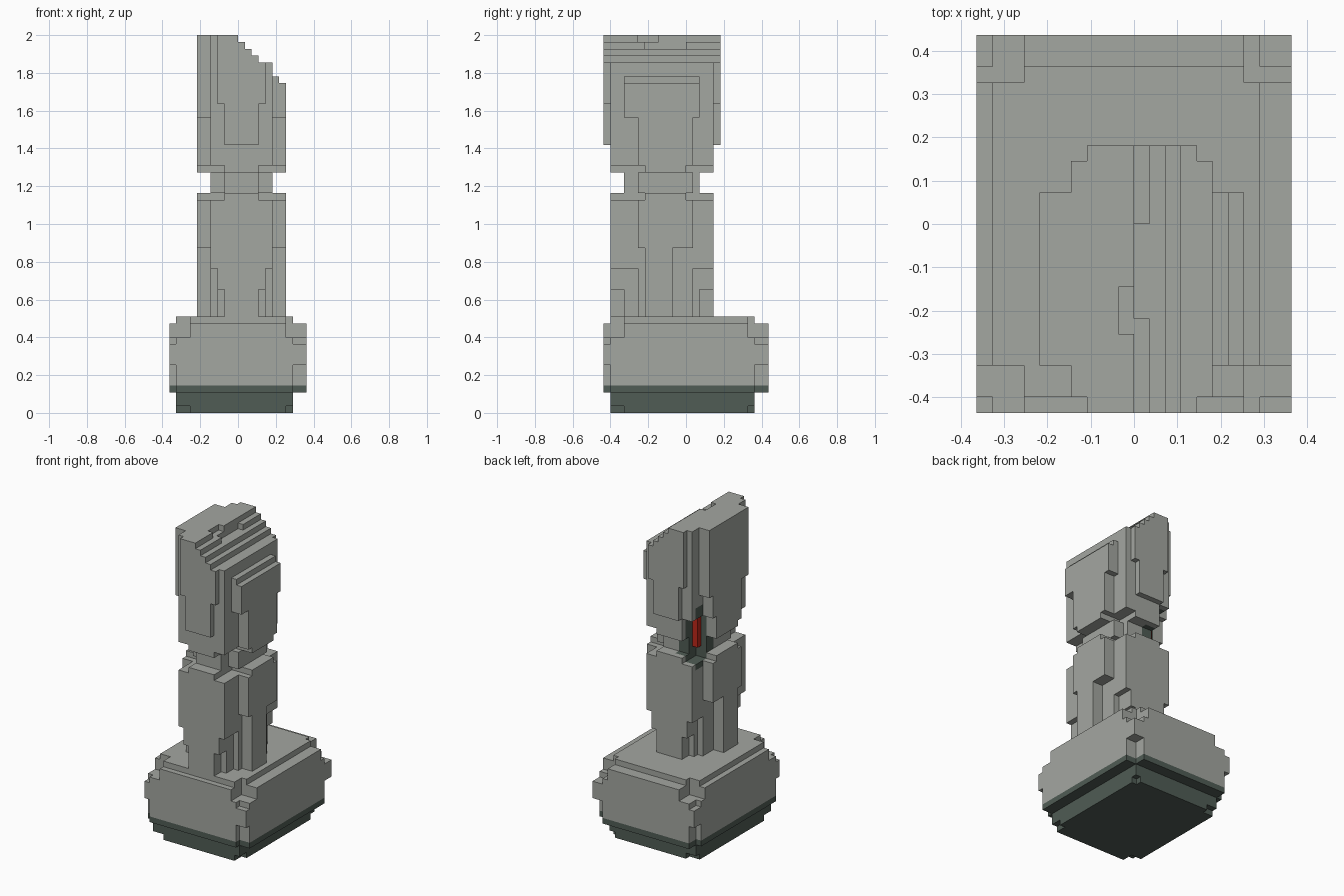
import bpy, bmesh
from mathutils import Vector

if "Cube" in bpy.data.objects:
    bpy.data.objects.remove(bpy.data.objects["Cube"])

U = 2 / 55          # block size: the model is 55 blocks tall
cells = {}          # (x, y, z) -> (part name, material name)

COLOURS = {"stone grey": (0.37, 0.385, 0.355, 1),
           "dark slate": (0.08, 0.107, 0.09, 1),
           "glowing red": (0.52, 0.02, 0.01, 1)}
mats = {}
for name, colour in COLOURS.items():
    mats[name] = bpy.data.materials.new(name)
    mats[name].diffuse_color = colour


def span(x, y, z):
    return [(i, j, k) for i in range(*x) for j in range(*y) for k in range(*z)]


def fill(part, mat, x, y, z):
    for c in span(x, y, z):
        cells[c] = (part, mat)


def clear(x, y, z):
    for c in span(x, y, z):
        cells.pop(c, None)


G, D, R = "stone grey", "dark slate", "glowing red"

# plinth: dark foot, dark rim, grey slab and top course
fill("foot", D, (-9, 8), (-11, 10), (0, 3))
fill("foot", D, (-10, 10), (-12, 12), (3, 4))
fill("plinth", G, (-10, 10), (-12, 12), (4, 13))
fill("plinth", G, (-9, 8), (-11, 10), (13, 14))
for xs in ((-10, -7), (7, 10)):
    for ys in ((-12, -9), (9, 12)):
        clear(xs, ys, (11, 14))
        clear(xs, ys, (0, 1))
for xs in ((-10, -9), (8, 10)):
    for ys in ((-12, -11), (10, 12)):
        clear(xs, ys, (3, 7))
        clear(xs, ys, (10, 14))

# column: crossed slabs with corners that step in towards the bottom
fill("column", G, (-2, 3), (-11, 4), (14, 18))
fill("column", G, (-3, 4), (-11, 4), (18, 21))
fill("column", G, (-4, 5), (-11, 4), (21, 32))
fill("column", G, (-3, 4), (-9, 2), (14, 21))
fill("column", G, (-4, 5), (-7, 1), (14, 21))
fill("column", G, (-6, 7), (-6, -2), (14, 24))
fill("column", G, (-6, 7), (-7, 1), (24, 32))

# neck
fill("neck", G, (-4, 5), (-9, 2), (32, 35))

# head with wider upper part and front and back panels
fill("head", G, (-4, 5), (-11, 4), (35, 55))
fill("head", G, (-6, 7), (-7, 1), (35, 43))
fill("head", G, (-6, 7), (-9, 2), (43, 55))
fill("head", G, (-2, 3), (-12, 5), (39, 45))
fill("head", G, (-3, 4), (-12, 5), (45, 55))

# notched corners around the neck
for xs in ((-6, -2), (3, 7)):
    for ys in ((-11, -6), (0, 4)):
        clear(xs, ys, (31, 32))
        clear(xs, ys, (35, 36))
    for ys in ((-9, -7), (1, 2)):
        clear((max(xs[0], -6), xs[1]), ys, (32, 35))

# stepped slope on the head
for x, top in enumerate((54, 53, 52, 51, 51, 49, 48)):
    clear((x, x + 1), (-12, 5), (top, 55))
clear((0, 1), (-6, 0), (53, 55))
clear((-1, 0), (-7, -4), (54, 55))

# dark recess with the red core at the back left corner
clear((-6, -2), (0, 4), (32, 39))
for c in span((-5, 0), (-2, 4), (30, 41)):
    if c in cells and c[0] > -5 and c[1] < 3:
        cells[c] = ("recess", D)
# keep the outer skin of the recess grey
for c in span((-6, -3), (-2, 4), (39, 41)):
    if c in cells and (c[0] < -3 and c[1] > 2):
        cells[c] = ("head", G)
fill("recess_core", R, (-3, -1), (-1, 1), (33, 39))

# outer faces of each block, grouped into objects by part
SIDES = [Vector(v) for v in ((1, 0, 0), (-1, 0, 0), (0, 1, 0),
                             (0, -1, 0), (0, 0, 1), (0, 0, -1))]
for part in sorted({p for p, m in cells.values()}):
    bm = bmesh.new()
    verts = {}
    mat_name = G
    for c, (p, m) in cells.items():
        if p != part:
            continue
        mat_name = m
        for n in SIDES:
            if tuple(int(a + b) for a, b in zip(c, n)) in cells:
                continue
            a = Vector((n.y, n.z, n.x))
            a = Vector((abs(a.x), abs(a.y), abs(a.z)))
            b = n.cross(a)
            mid = Vector(c) + Vector((0.5, 0.5, 0.5)) + n / 2
            quad = []
            for s, t in ((-1, -1), (1, -1), (1, 1), (-1, 1)):
                q = mid + (a * s + b * t) / 2
                key = tuple(round(e) for e in q)
                if key not in verts:
                    verts[key] = bm.verts.new(Vector(key) * U)
                quad.append(verts[key])
            bm.faces.new(quad)
    bmesh.ops.dissolve_limit(bm, angle_limit=0.01, verts=bm.verts, edges=bm.edges)
    mesh = bpy.data.meshes.new(part)
    bm.to_mesh(mesh)
    bm.free()
    mesh.materials.append(mats[mat_name])
    bpy.context.collection.objects.link(bpy.data.objects.new(part, mesh))

for m in bpy.data.materials:
    if m.users and not m.is_grease_pencil:
        m.use_nodes = True
        m.node_tree.nodes["Principled BSDF"].inputs["Base Color"].default_value = m.diffuse_color
